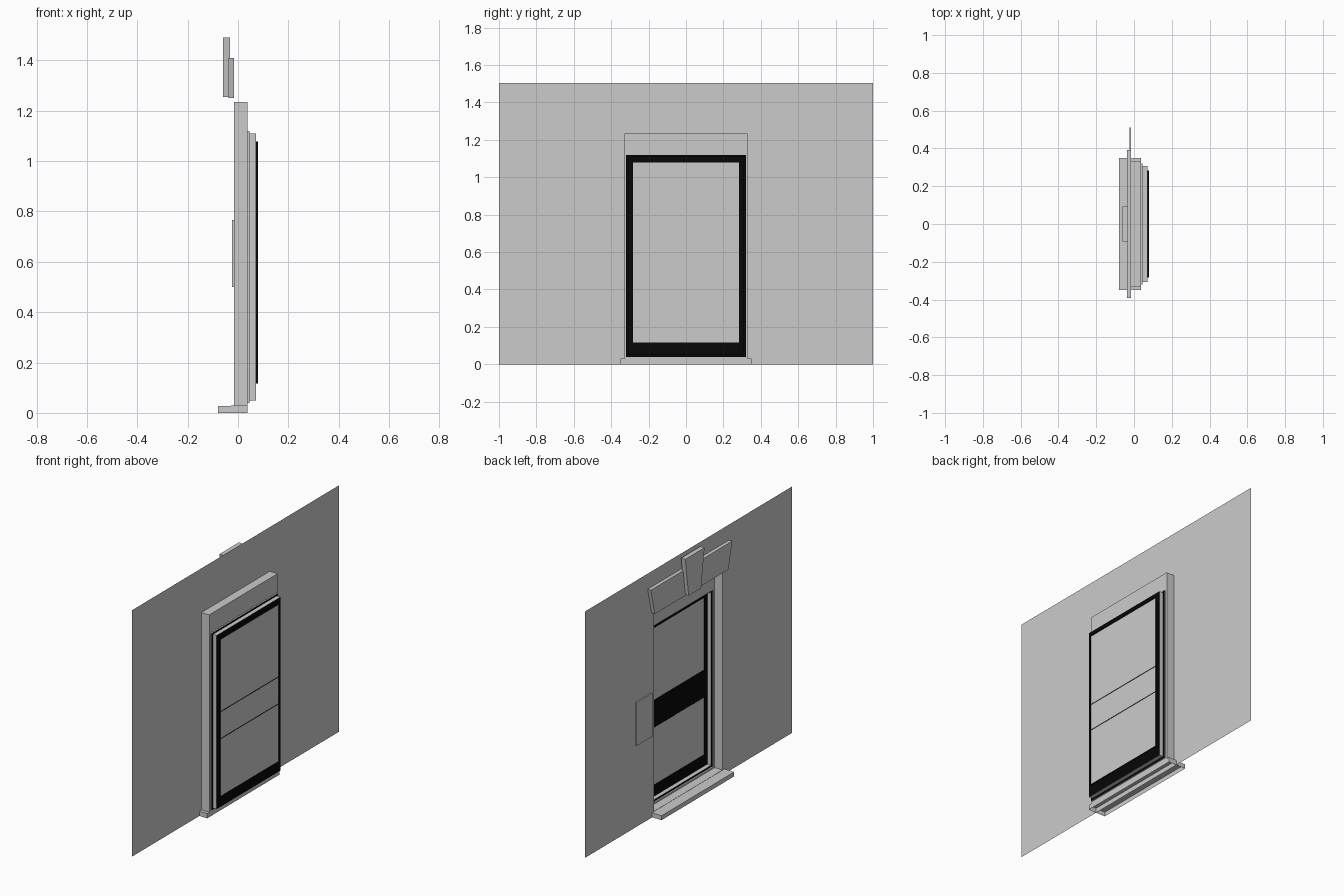
import bpy
import bmesh

cube = bpy.data.objects.get("Cube")
if cube:
    bpy.data.objects.remove(cube)


def material(name, value):
    m = bpy.data.materials.new(name)
    m.use_nodes = True
    m.diffuse_color = (value, value, value, 1)
    m.node_tree.nodes["Principled BSDF"].inputs["Base Color"].default_value = (value, value, value, 1)
    return m


GREY = material("plaster grey", 0.6)
BLACK = material("frame black", 0.002)


def finish(name, bm, mats):
    mesh = bpy.data.meshes.new(name)
    bm.to_mesh(mesh)
    bm.free()
    for m in mats:
        mesh.materials.append(m)
    ob = bpy.data.objects.new(name, mesh)
    bpy.context.collection.objects.link(ob)
    return ob


def loft(name, sections, mats, cap=False):
    """Join rectangles (x, half width, bottom, top) one after another."""
    bm = bmesh.new()
    loops = [[bm.verts.new((x, y, z)) for y, z in ((-w, b), (w, b), (w, t), (-w, t))]
             for x, w, b, t in sections]
    for a, c in zip(loops, loops[1:]):
        for i in range(4):
            j = (i + 1) % 4
            bm.faces.new((a[i], a[j], c[j], c[i]))
    if cap:
        bm.faces.new(loops[-1])
    bm.normal_update()
    # faces across the opening take the second colour
    if len(mats) > 1:
        for f in bm.faces:
            f.material_index = int(abs(f.normal.x) > 0.5)
    return finish(name, bm, mats)


def prism(name, outline, x0, x1):
    """Extrude a (y, z) outline from x0 to x1."""
    bm = bmesh.new()
    face = bm.faces.new([bm.verts.new((x0, y, z)) for y, z in outline])
    new = bmesh.ops.extrude_face_region(bm, geom=[face])["geom"]
    bmesh.ops.translate(bm, vec=(x1 - x0, 0, 0),
                        verts=[v for v in new if isinstance(v, bmesh.types.BMVert)])
    bmesh.ops.recalc_face_normals(bm, faces=bm.faces)
    return finish(name, bm, [GREY])


WALL = -0.016
HOLE = (0.33, 0.03, 1.235)
PANE = (0.283, 0.117, 1.078)

# Wall sheet with its opening, and the recess behind it
loft("wall", [(WALL, 1, 0, 1.505), (WALL, *HOLE)], [GREY])
loft("recess", [(WALL, *HOLE), (0.037, *HOLE), (0.037, 0.32, 0.04, 1.12)], [GREY])

# Stepped window frame, black on the flat faces
loft("window_frame", [(0.037, 0.32, 0.04, 1.12), (0.046, 0.32, 0.04, 1.12),
                      (0.046, 0.308, 0.05, 1.11), (0.072, 0.308, 0.05, 1.11),
                      (0.072, *PANE)], [GREY, BLACK])

# Glass, middle rail and the thin black beads around them
loft("glass", [(0.076, *PANE)], [GREY], cap=True)
loft("middle_rail", [(0.073, PANE[0], 0.47, 0.635)], [BLACK], cap=True)
for name, low, high in (("lower", PANE[1], 0.47), ("upper", 0.635, PANE[2]),
                        ("rail", 0.47, 0.635)):
    loft(name + "_bead", [(0.072, PANE[0], low, high), (0.08, PANE[0], low, high)], [BLACK])

# Window sill, open underneath
sill = prism("sill", [(-0.35, 0), (0.35, 0), (0.35, 0.03), (-0.35, 0.03)], -0.08, 0.037)
bm = bmesh.new()
bm.from_mesh(sill.data)
bmesh.ops.delete(bm, geom=[f for f in bm.faces if f.normal.z < -0.5], context="FACES_ONLY")
for v in bm.verts:
    if v.co.x < 0 and v.co.z > 0.01:
        v.co.z -= 0.003
bm.to_mesh(sill.data)
bm.free()

# Flared lintel and keystone
prism("lintel", [(-0.355, 1.25), (0.355, 1.25), (0.393, 1.41), (-0.393, 1.41)], -0.038, WALL)
prism("keystone", [(-0.06, 1.255), (0.06, 1.255), (0.093, 1.49), (-0.093, 1.49)], -0.06, -0.032)

# Small plate on the wall beside the window
prism("wall_plate", [(0.36, 0.5), (0.51, 0.5), (0.51, 0.765), (0.36, 0.765)], -0.024, WALL)
